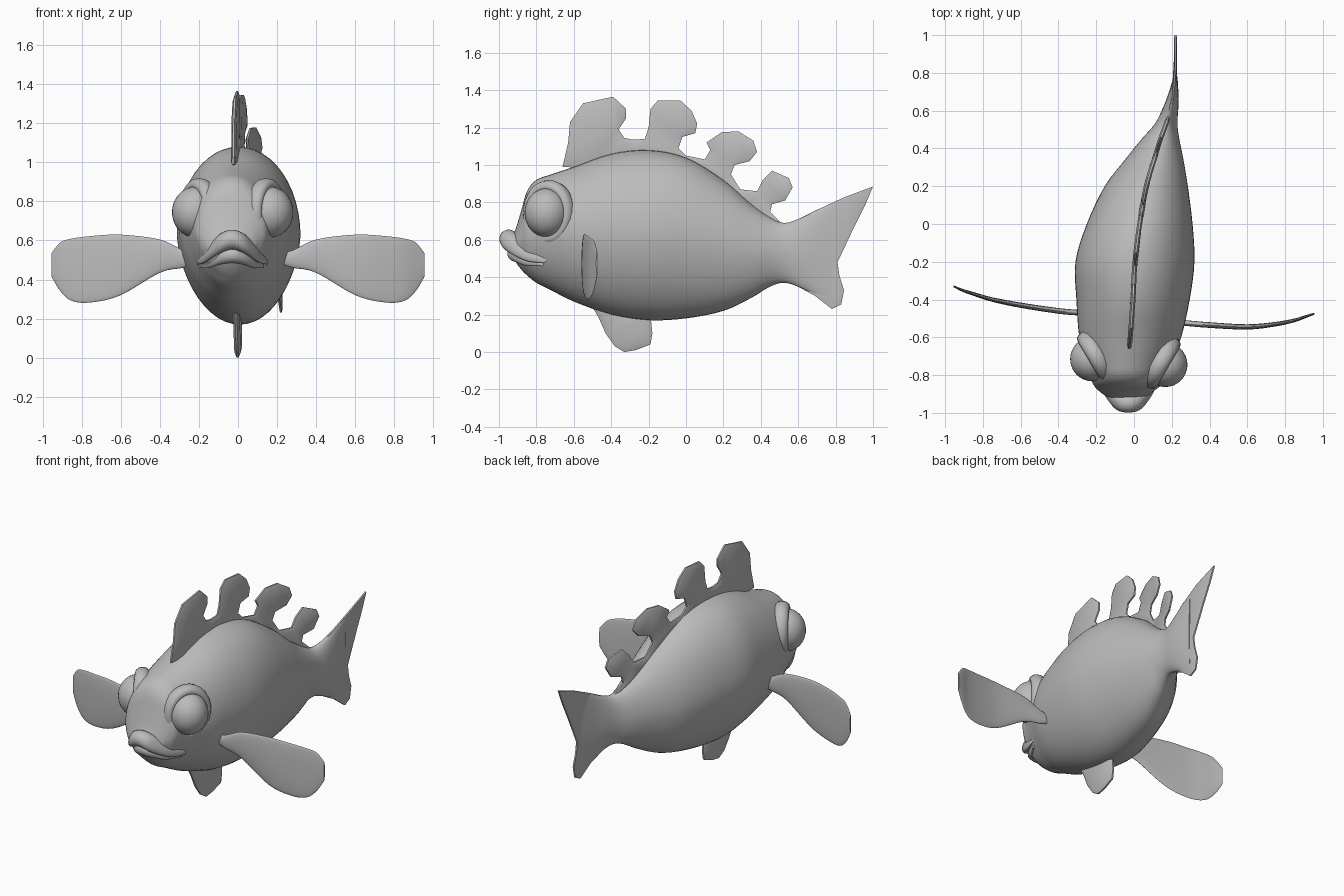
import bpy, bmesh, math
from mathutils import Vector, Matrix

if "Cube" in bpy.data.objects:
    bpy.data.objects.remove(bpy.data.objects["Cube"], do_unlink=True)

grey = bpy.data.materials.new("plain grey")
grey.use_nodes = True
colour = (0.5, 0.5, 0.5, 1)
grey.diffuse_color = colour
grey.node_tree.nodes["Principled BSDF"].inputs["Base Color"].default_value = colour


def finish(name, bm, angle=50):
    """Turn a bmesh into a shaded, coloured object."""
    bmesh.ops.recalc_face_normals(bm, faces=bm.faces)
    mesh = bpy.data.meshes.new(name)
    bm.to_mesh(mesh)
    bm.free()
    mesh.materials.append(grey)
    part = bpy.data.objects.new(name, mesh)
    bpy.context.collection.objects.link(part)
    bpy.ops.object.select_all(action="DESELECT")
    part.select_set(True)
    bpy.context.view_layer.objects.active = part
    bpy.ops.object.shade_smooth_by_angle(angle=math.radians(angle))
    return part


def smooth_rows(rows, steps=4):
    """Catmull-Rom curve through rows of numbers given in hundredths."""
    rows = [Vector(row) / 100 for row in rows]
    ends = [rows[0]] + rows + [rows[-1]]
    result = []
    for a, b, c, d in zip(ends, ends[1:], ends[2:], ends[3:]):
        for i in range(steps):
            t = i / steps
            result.append(b + (c - a) * t / 2 + (a - 2.5 * b + 2 * c - d / 2) * t * t
                          + (1.5 * (b - c) + (d - a) / 2) * t ** 3)
    return result + [rows[-1]]


def loft(name, rows, place, sides=32):
    """Skin a closed tube through smoothed sections."""
    bm = bmesh.new()
    rings = []
    for row in smooth_rows(rows):
        angles = [math.tau * k / sides for k in range(sides)]
        rings.append([bm.verts.new(place(row, math.cos(a), math.sin(a))) for a in angles])
    for low, high in zip(rings, rings[1:]):
        for k in range(sides):
            j = (k + 1) % sides
            bm.faces.new((low[k], low[j], high[j], high[k]))
    bm.faces.new(rings[0])
    bm.faces.new(rings[-1])
    return finish(name, bm)


# Body sections: y, centre x, half width, bottom z, top z
BODY = [(-93, -4, 6, 52, 62), (-91, -4, 11, 48, 66), (-88, -4, 15, 44, 76),
        (-85, -3.5, 18, 41, 86), (-80, -3.5, 20, 37, 92), (-72, -3, 23, 33, 95),
        (-60, -2, 27, 27, 99), (-40, -.5, 30, 20, 106), (-20, .5, 31.5, 17, 108),
        (0, 3, 28, 18, 104), (20, 6.5, 22, 22, 92), (35, 11, 15, 29, 79),
        (45, 14, 10, 35, 72), (53, 17, 6, 37, 69), (62, 19.5, 4, 34, 72),
        (70, 21, 2.5, 30, 76), (78, 22, 1, 25, 79)]


def body_point(row, c, s):
    y, x, width, low, high = row
    taper = 1 + 0.1 * min(s, 0)
    return (x + width * taper * c, y, (low + high) / 2 + (high - low) / 2 * s)


loft("body", BODY, body_point, 48)
SPINE = smooth_rows([row[:2] for row in BODY])


def spine(y):
    """Sideways bend of the fish at a given length."""
    for (y0, x0), (y1, x1) in zip(SPINE, SPINE[1:]):
        if y < y1:
            return x0 + (x1 - x0) * max(0, (y - y0) / (y1 - y0))
    return SPINE[-1][1]


def plate_fin(name, outline, inset=0.022, rise=0.008):
    """Thin upright fin with a bevelled rim, bent along the spine."""
    bm = bmesh.new()
    rim = 0.005
    face = bm.faces.new([bm.verts.new((-rim, y / 100, z / 100)) for y, z in outline])
    made = bmesh.ops.extrude_face_region(bm, geom=[face], use_keep_orig=True)["geom"]
    other = [g for g in made if isinstance(g, bmesh.types.BMFace)]
    for v in made:
        if isinstance(v, bmesh.types.BMVert):
            v.co.x = rim
    bmesh.ops.recalc_face_normals(bm, faces=bm.faces)
    bmesh.ops.inset_individual(bm, faces=[face] + other, thickness=inset, depth=rise)
    bmesh.ops.triangulate(bm, faces=[f for f in bm.faces if len(f.verts) > 4])
    for v in bm.verts:
        v.co.x += spine(v.co.y)
    return finish(name, bm, 40)


# Back fin with four rounded lobes
plate_fin("dorsal_fin", [
    (-66, 99), (-63, 112), (-62, 123), (-55, 133), (-39, 136.5), (-32, 130), (-32, 125),
    (-36, 119), (-33, 114.5), (-28, 113.5), (-22, 114), (-20, 120), (-19, 130), (-15, 134.5),
    (-3, 134.5), (3, 129), (6, 122), (5, 117), (-2, 115), (-4, 109), (0, 105), (10, 103),
    (13, 108), (11, 112), (19, 117.5), (28, 118), (36, 113), (38, 107), (34, 102), (26, 100),
    (24, 95), (29, 87), (38, 86), (41, 92), (46, 97), (55, 93), (57, 88), (53, 81), (46, 79),
    (45, 75), (51, 69), (44, 66), (30, 77), (18, 88), (0, 99), (-25, 103), (-48, 98)])

# Forked tail and belly fin
plate_fin("tail_fin", [(58, 70), (68, 75), (84, 82.5), (100, 88.5), (96, 79), (90, 67),
                       (81, 48), (82, 41), (84.5, 33), (83, 25.5), (78, 23), (69, 30),
                       (58, 36)], 0.02, 0.003)
plate_fin("belly_fin", [(-50, 24), (-47, 19), (-43, 10), (-38, 3), (-33, 0), (-27, 1),
                        (-19, 4), (-18, 10), (-19, 20), (-22, 24)], 0.03, 0.012)


# Side fins: x, middle z, half height, half thickness
PADDLE = [(22, 51, 3, 1.5), (28, 50.5, 4.5, 1.5), (40, 52, 8.5, 1.5), (60, 47.5, 15.5, 1.4),
          (75, 45.3, 17, 1.2), (85, 45, 16, 1), (91, 46.5, 12.5, .8), (95.5, 47.5, 6, .5)]
SWEEP = {"left": (1, (-52, -52.5, -53.5, -54.5, -53, -51, -49, -47.5)),
         "right": (-1, (-47, -47, -46, -43, -40, -37, -35, -33))}


def across(row, c, s):
    x, y, z, depth, height = row
    return (x, y + depth * c, z + height * s)


for side, (sign, sweep) in SWEEP.items():
    rows = [(sign * x, y, z, thick, high) for (x, z, high, thick), y in zip(PADDLE, sweep)]
    loft(side + "_side_fin", rows, across)


# Frowning lips: offset from the middle, y, z, radius
def lip(name, half):
    mirrored = [(-x, *rest) for x, *rest in reversed(half[1:])]
    rows = [(x - 3, y, z, r, r) for x, y, z, r in mirrored + half]
    loft(name, rows, across, 20)


lip("upper_lip", [(0, -94.8, 60.5, 5), (6, -93.5, 58.5, 5), (11, -89, 54.5, 4),
                  (15, -83, 51, 2.8), (18, -76, 49, 1.2)])
lip("lower_lip", [(0, -91.5, 52.5, 4), (6, -89.5, 51.5, 3.8), (11, -84.5, 49, 3),
                  (16, -77, 47, 1)])

# Bulging eyes, each in a raised lid ring
for side, sign, centre in (("left", 1, (.165, -.745, .745)), ("right", -1, (-.22, -.715, .745))):
    bm = bmesh.new()
    bmesh.ops.create_uvsphere(bm, u_segments=32, v_segments=20, radius=0.118)
    bmesh.ops.transform(bm, verts=bm.verts, matrix=Matrix.Translation(centre)
                        @ Matrix.Diagonal((1, 1, 1.1, 1)))
    finish(side + "_eye", bm)

    bm = bmesh.new()
    outward = Vector((sign * .85, -.5, 0)).normalized()
    along = Vector((-outward.y, outward.x, 0))
    grid = []
    for i in range(32):
        a = math.tau * i / 32
        spoke = along * math.cos(a) + Vector((0, 0, 1.15)) * math.sin(a)
        ring = []
        for j in range(12):
            b = math.tau * j / 12
            ring.append(bm.verts.new(Vector(centre) + spoke * (.122 + .03 * math.cos(b))
                                     + outward * (.045 * math.sin(b) - .025)))
        grid.append(ring)
    for i in range(32):
        for j in range(12):
            near, far = grid[i - 1], grid[i]
            bm.faces.new((near[j - 1], near[j], far[j], far[j - 1]))
    finish(side + "_eyelid", bm)
